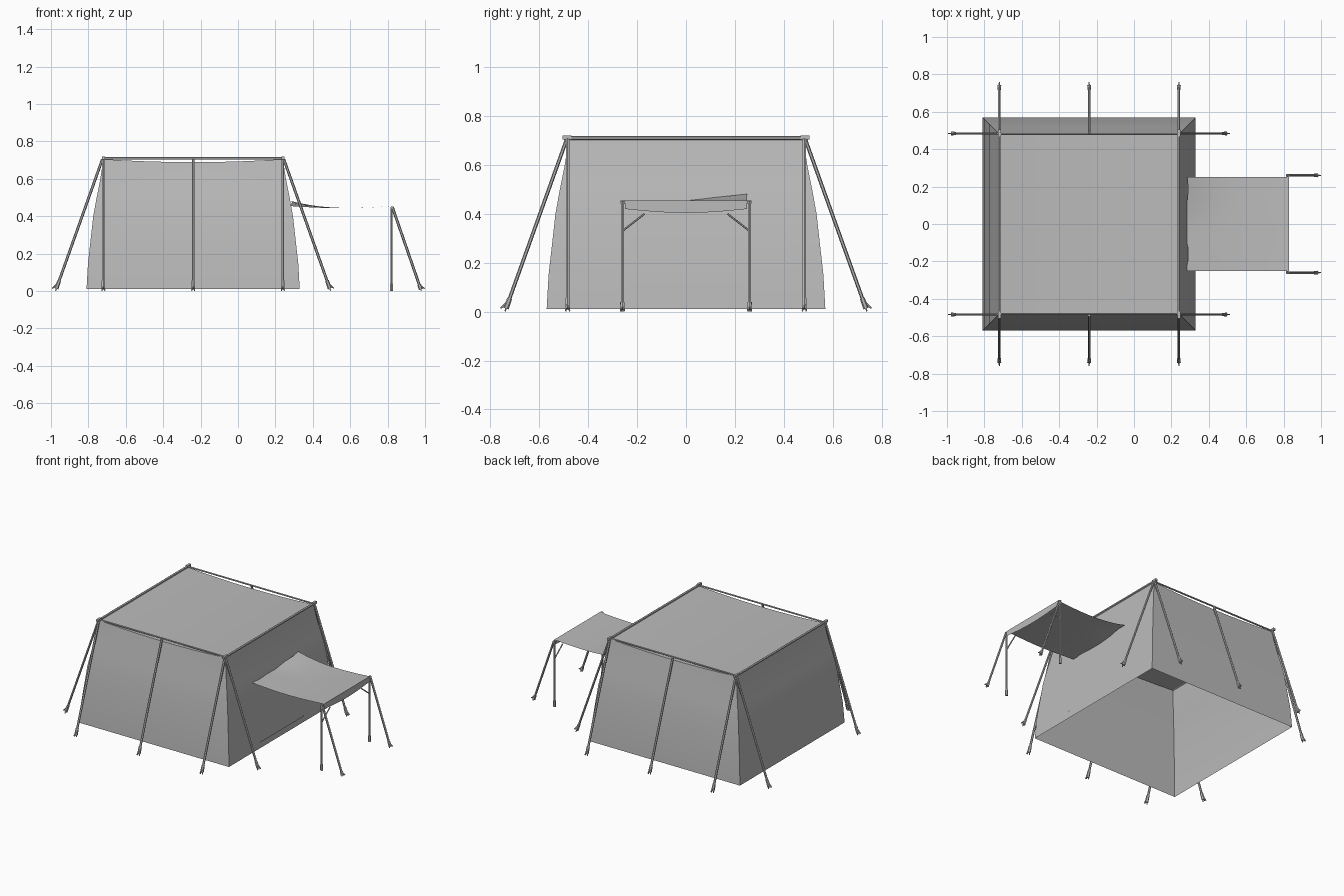
import bpy, bmesh, math
from mathutils import Vector

cube = bpy.data.objects.get("Cube")
if cube:
    bpy.data.objects.remove(cube)

canvas = bpy.data.materials.new("grey_canvas")
GREY = (0.5, 0.5, 0.5, 1)
canvas.use_nodes = True
canvas.diffuse_color = GREY
canvas.node_tree.nodes["Principled BSDF"].inputs["Base Color"].default_value = GREY

CX, HALF, TOP = -0.24, 0.48, 0.71


def finish(name, bm, smooth=False):
    mesh = bpy.data.meshes.new(name)
    bm.to_mesh(mesh)
    bm.free()
    mesh.materials.append(canvas)
    obj = bpy.data.objects.new(name, mesh)
    bpy.context.collection.objects.link(obj)
    if smooth:
        bpy.ops.object.select_all(action="DESELECT")
        obj.select_set(True)
        bpy.context.view_layer.objects.active = obj
        bpy.ops.object.shade_smooth_by_angle(angle=math.radians(35))
    return obj


def sheet(bm, point, nu, nv):
    """Grid of quads from a function of u, v in 0..1."""
    rows = [[bm.verts.new(point(i / nu, j / nv)) for i in range(nu + 1)] for j in range(nv + 1)]
    for low, high in zip(rows, rows[1:]):
        for i in range(nu):
            bm.faces.new((low[i], low[i + 1], high[i + 1], high[i]))


def rod(bm, a, b, r, r2=None, sides=6):
    """Closed straight bar between two points."""
    a, b = Vector(a), Vector(b)
    turn = (b - a).to_track_quat("Z", "Y")
    ends = []
    for p, rad in ((a, r), (b, r if r2 is None else r2)):
        ring = [(2 * math.pi * (i + 0.5) / sides) for i in range(sides)]
        ends.append([bm.verts.new(p + turn @ Vector((rad * math.cos(t), rad * math.sin(t), 0))) for t in ring])
    for i in range(sides):
        j = (i + 1) % sides
        bm.faces.new((ends[0][i], ends[0][j], ends[1][j], ends[1][i]))
    bm.faces.new(ends[0][::-1])
    bm.faces.new(ends[1])


# Wall flare: height and outward offset
FLARE = [(0.01, 0.09), (0.15, 0.082), (0.4, 0.054), (0.5, 0.036), (0.6, 0.016), (0.705, 0)]


def flare(z):
    for (z0, f0), (z1, f1) in zip(FLARE, FLARE[1:]):
        if z <= z1:
            return f0 + (f1 - f0) * (z - z0) / (z1 - z0)
    return 0


def sag(x):
    return 0.016 * max(0, 1 - ((x - CX) / HALF) ** 2)


# Canvas walls, open underneath
bm = bmesh.new()
for side in range(4):
    angle = side * math.pi / 2

    def wall_point(u, v):
        z, f = FLARE[round(v * (len(FLARE) - 1))]
        s = HALF + f
        x = (2 * u - 1) * s
        px = x * math.cos(angle) + s * math.sin(angle)
        py = x * math.sin(angle) - s * math.cos(angle)
        return CX + px, py, z - (sag(CX + px) if v == 1 else 0)

    sheet(bm, wall_point, 8, len(FLARE) - 1)
bmesh.ops.remove_doubles(bm, verts=bm.verts, dist=0.001)
finish("tent_walls", bm, True)

# Roof sheet, dipping between the end rails
bm = bmesh.new()
sheet(bm, lambda u, v: (CX + (2 * u - 1) * HALF, (2 * v - 1) * HALF,
                        0.705 - sag(CX + (2 * u - 1) * HALF)), 8, 8)
finish("tent_roof", bm, True)

# Roof rails and corner caps
bm = bmesh.new()
for s in (-1, 1):
    rod(bm, (CX + s * HALF, -0.5, TOP), (CX + s * HALF, 0.5, TOP), 0.008)
    rod(bm, (CX - HALF, s * HALF, TOP), (CX + HALF, s * HALF, TOP), 0.006)
finish("roof_rails", bm, True)
bm = bmesh.new()
for sx in (-1, 1):
    for sy in (-1, 1):
        x = CX + sx * HALF
        rod(bm, (x, sy * 0.468, 0.712), (x, sy * 0.506, 0.712), 0.011, sides=4)
finish("corner_caps", bm)


def guy(bm, top, foot):
    """Leaning support with a forked peg at its foot."""
    top, foot = Vector(top), Vector(foot)
    out = Vector((foot.x - top.x, foot.y - top.y, 0)).normalized()
    across = Vector((-out.y, out.x, 0))
    join = foot.lerp(top, 0.06)
    rod(bm, top, join, 0.0075)
    rod(bm, foot.lerp(top, 0.075), foot.lerp(top, 0.015), 0.010, 0.011)
    rod(bm, join, foot + out * 0.018 + Vector((0, 0, 0.012)), 0.006, 0.003)
    for s in (-1, 1):
        rod(bm, join, foot + across * s * 0.008, 0.005, 0.003)


# Leaning supports round the tent
bm = bmesh.new()
for s in (-1, 1):
    for x in (CX - HALF, CX, CX + HALF):
        guy(bm, (x, s * 0.488, 0.705), (x, s * 0.74, 0.002))
    for sy in (-1, 1):
        guy(bm, (CX + s * 0.485, sy * 0.484, 0.705), (CX + s * 0.735, sy * 0.484, 0.002))
finish("guy_supports", bm, True)


# Awning sheet with one lifted inner corner
def awning_point(u, v):
    y = (2 * v - 1) * 0.25
    x = 0.28 + 0.55 * u + 0.01 * (1 - u) * math.sin(9 * v)
    z = 0.455 - 0.012 * math.sin(math.pi * u) + 0.026 * max(0, y / 0.25) * (1 - u) ** 4
    return x, y, z


bm = bmesh.new()
sheet(bm, awning_point, 10, 8)
finish("awning_sheet", bm, True)

# Awning valance with a shallow arched hem
bm = bmesh.new()
sheet(bm, lambda u, v: (0.83, (2 * u - 1) * 0.25,
                        0.455 - v * (0.035 + 0.016 * math.sin(math.pi * u))), 10, 1)
finish("awning_valance", bm)

# Awning rail, posts, braces and guys
bm = bmesh.new()
rod(bm, (0.822, -0.268, 0.448), (0.822, 0.268, 0.448), 0.006)
for s in (-1, 1):
    y = s * 0.26
    rod(bm, (0.82, y, 0.0), (0.82, y, 0.45), 0.006)
    rod(bm, (0.82, y, 0.0), (0.82, y, 0.04), 0.009)
    rod(bm, (0.82, y, 0.33), (0.82, s * 0.17, 0.40), 0.004)
    guy(bm, (0.825, y, 0.45), (0.98, y, 0.002))
finish("awning_frame", bm, True)


# Door panel and its hem, following the wall
def wall_x(z, lift):
    return CX + HALF + flare(z) + lift


def door_strip(bm, y0, y1, z0, z1, lift):
    sheet(bm, lambda u, v: (wall_x(z0 + (z1 - z0) * v, lift), y0 + (y1 - y0) * u,
                            z0 + (z1 - z0) * v), 4, 6)


bm = bmesh.new()
door_strip(bm, -0.24, 0.24, 0.055, 0.43, 0.003)
finish("door_panel", bm, True)
bm = bmesh.new()
door_strip(bm, -0.24, 0.24, 0.052, 0.059, 0.006)
door_strip(bm, -0.002, 0.002, 0.30, 0.38, 0.005)
finish("door_seams", bm)
